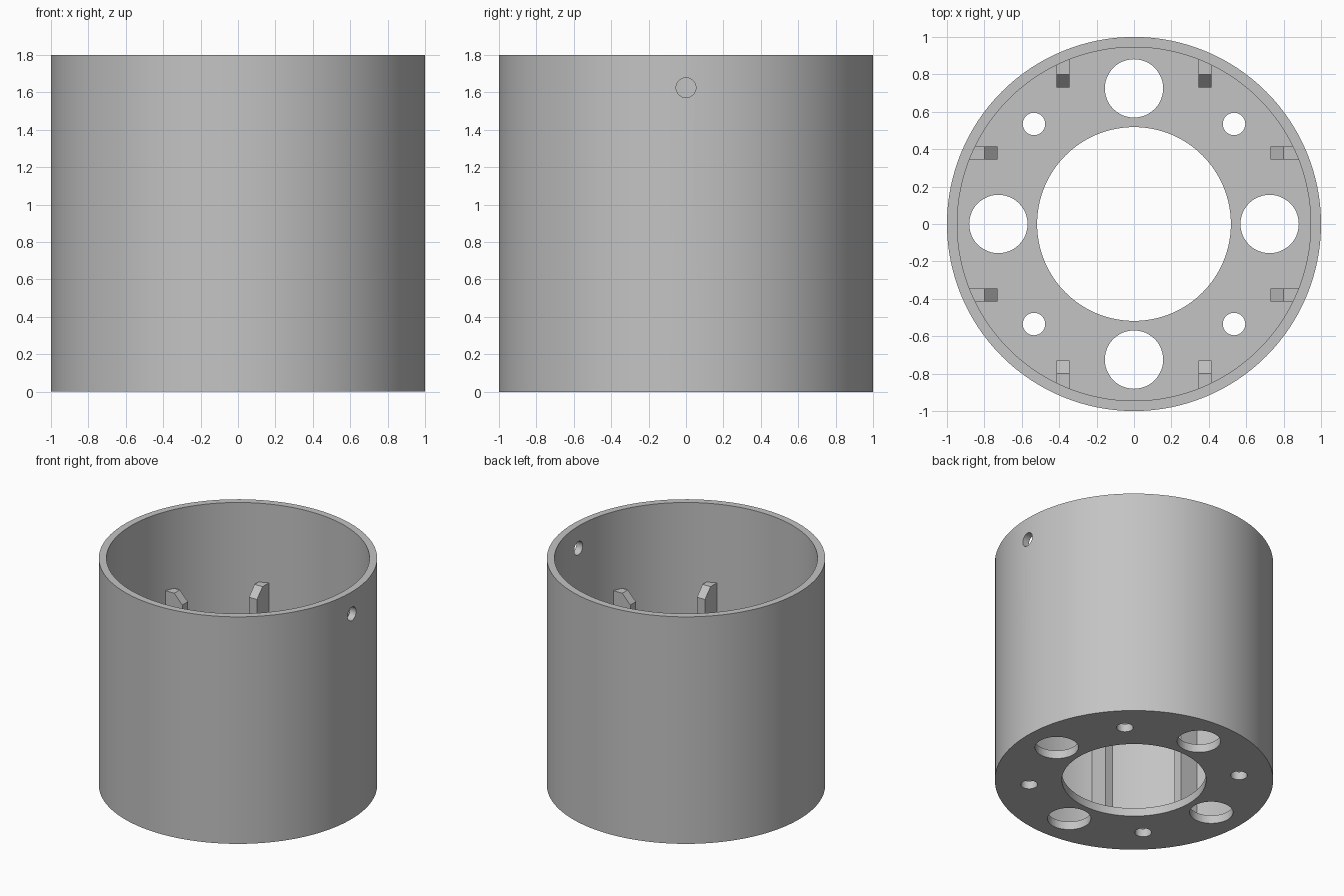
import bpy
import bmesh
import math
from mathutils import Matrix, Vector

cube = bpy.data.objects.get("Cube")
if cube:
    bpy.data.objects.remove(cube, do_unlink=True)

HEIGHT, OUTER, INNER, FLOOR = 1.8, 1.0, 0.945, 0.065

grey = bpy.data.materials.new("plain grey")
grey.use_nodes = True
grey.diffuse_color = (0.55, 0.55, 0.55, 1)
bsdf = next(n for n in grey.node_tree.nodes if n.type == "BSDF_PRINCIPLED")
bsdf.inputs["Base Color"].default_value = (0.55, 0.55, 0.55, 1)


def make_object(name, bm):
    bmesh.ops.recalc_face_normals(bm, faces=bm.faces[:])
    mesh = bpy.data.meshes.new(name)
    bm.to_mesh(mesh)
    bm.free()
    mesh.materials.append(grey)
    obj = bpy.data.objects.new(name, mesh)
    bpy.context.collection.objects.link(obj)
    return obj


def select(obj):
    bpy.ops.object.select_all(action="DESELECT")
    obj.select_set(True)
    bpy.context.view_layer.objects.active = obj


def add_drill(bm, radius, depth, matrix, segments):
    bmesh.ops.create_cone(bm, cap_ends=True, segments=segments, radius1=radius,
                          radius2=radius, depth=depth, matrix=matrix)


# Housing: a closed wall and floor section spun around z
bm = bmesh.new()
HUB = 0.518
section = [(HUB, 0), (OUTER, 0), (OUTER, HEIGHT), (INNER, HEIGHT), (INNER, FLOOR), (HUB, FLOOR)]
verts = [bm.verts.new((r, 0, z)) for r, z in section]
edges = [bm.edges.new((a, b)) for a, b in zip(verts, verts[1:] + verts[:1])]
bmesh.ops.spin(bm, geom=verts + edges, cent=(0, 0, 0), axis=(0, 0, 1),
               angle=math.tau, steps=128)
bmesh.ops.remove_doubles(bm, verts=bm.verts[:], dist=0.0005)
housing = make_object("housing", bm)

# Drills: four large and four small floor holes, and one hole in the left wall
bm = bmesh.new()
for i in range(4):
    turn = Matrix.Rotation(i * math.pi / 2, 4, "Z")
    add_drill(bm, 0.156, 0.4, turn @ Matrix.Translation((0.725, 0, 0)), 48)
    add_drill(bm, 0.06, 0.4, turn @ Matrix.Translation((0.535, 0.535, 0)), 32)
side = Matrix.Translation((0.97, 0, 1.625)) @ Matrix.Rotation(math.pi / 2, 4, "Y")
add_drill(bm, 0.053, 0.3, side, 32)
drills = make_object("hole_cutters", bm)
drills.hide_render = True

cut = housing.modifiers.new("holes", "BOOLEAN")
cut.operation = "DIFFERENCE"
cut.solver = "EXACT"
cut.object = drills
select(housing)
bpy.ops.object.modifier_apply(modifier=cut.name)
bpy.data.objects.remove(drills, do_unlink=True)
select(housing)
bpy.ops.object.shade_smooth_by_angle(angle=math.radians(30))

# Ribs: eight upright bars on the inner wall with a sloped inner top corner
rib_profile = [(0.73, 0.03), (0.885, 0.03), (0.885, 1.175), (0.80, 1.175), (0.73, 1.1)]
for i in range(4):
    turn = Matrix.Rotation(i * math.pi / 2, 4, "Z")
    for label, offset in (("a", -0.38), ("b", 0.38)):
        bm = bmesh.new()
        face = bm.faces.new([bm.verts.new((r, offset - 0.035, z)) for r, z in rib_profile])
        extruded = bmesh.ops.extrude_face_region(bm, geom=[face])["geom"]
        bmesh.ops.translate(bm, vec=Vector((0, 0.07, 0)),
                            verts=[g for g in extruded if isinstance(g, bmesh.types.BMVert)])
        bmesh.ops.transform(bm, matrix=turn, verts=bm.verts[:])
        make_object(f"rib_{i + 1}{label}", bm)
